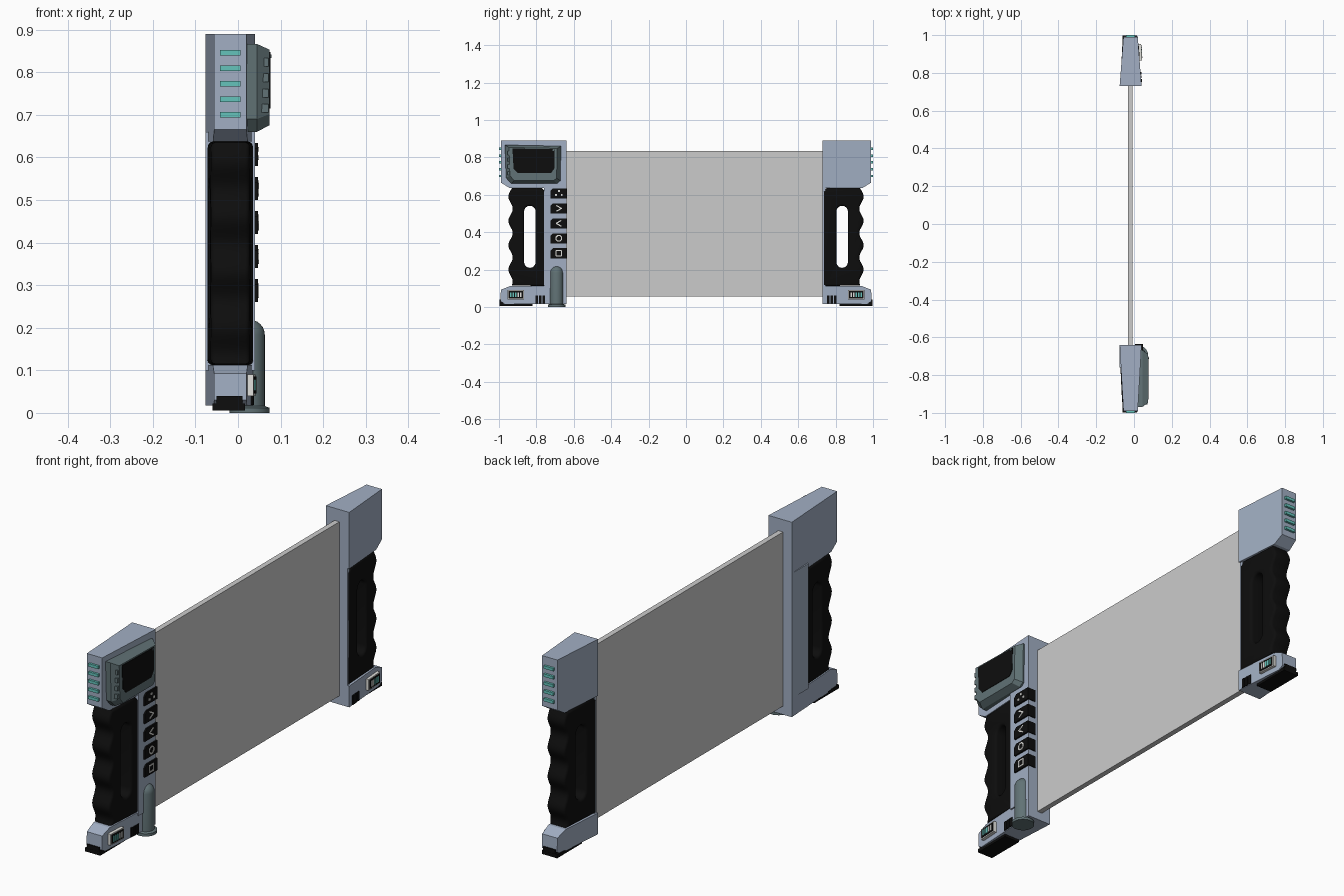
import bpy, bmesh, math
from mathutils import Matrix, Vector

if "Cube" in bpy.data.objects:
    bpy.data.objects.remove(bpy.data.objects["Cube"], do_unlink=True)


def material(name, rgb):
    m = bpy.data.materials.new(name)
    m.use_nodes = True
    m.diffuse_color = (*rgb, 1)
    m.node_tree.nodes["Principled BSDF"].inputs["Base Color"].default_value = (*rgb, 1)
    return m


BODY = material("blue_grey_shell", (0.36, 0.43, 0.55))
BLACK = material("black_rubber", (0.004, 0.004, 0.004))
DARK = material("slate_housing", (0.12, 0.17, 0.18))
GLASS = material("pale_grey_panel", (0.6, 0.6, 0.6))
TEAL = material("teal_light", (0.13, 0.55, 0.5))
WHITE = material("white_marking", (0.75, 0.75, 0.72))

MID = -0.018   # centre plane of the handles


def finish(name, bm, mat, smooth=False):
    bmesh.ops.remove_doubles(bm, verts=bm.verts, dist=1e-5)
    bmesh.ops.recalc_face_normals(bm, faces=bm.faces)
    me = bpy.data.meshes.new(name)
    bm.to_mesh(me)
    bm.free()
    me.materials.append(mat)
    ob = bpy.data.objects.new(name, me)
    bpy.context.collection.objects.link(ob)
    if smooth:
        bpy.ops.object.select_all(action="DESELECT")
        ob.select_set(True)
        bpy.context.view_layer.objects.active = ob
        bpy.ops.object.shade_smooth_by_angle(angle=math.radians(35))
    return ob


def box(name, centre, size, mat, rot=None):
    bm = bmesh.new()
    m = Matrix.Translation(centre) @ (rot or Matrix()) @ Matrix.Diagonal((*size, 1))
    bmesh.ops.create_cube(bm, size=1, matrix=m)
    return finish(name, bm, mat)


def loft(name, loops, mat):
    """Skin a stack of equal-length point loops and cap both ends."""
    bm = bmesh.new()
    rows = [[bm.verts.new(p) for p in loop] for loop in loops]
    n = len(rows[0])
    for a, b in zip(rows, rows[1:]):
        for i in range(n):
            bm.faces.new((a[i], a[(i + 1) % n], b[(i + 1) % n], b[i]))
    bm.faces.new(rows[0])
    bm.faces.new(rows[-1])
    return finish(name, bm, mat)


def half_width(u, inner):
    """Handles narrow towards their outer ends."""
    return 0.058 - 0.02 * (u - inner) / (0.99 - inner)


def shell(name, profile, s, inner):
    loops = [[(MID + d * half_width(u, inner), s * u, z) for u, z in profile] for d in (-1, 1)]
    return loft(name, loops, BODY)


def stroke(name, pts, x, mat, width=0.006, closed=False):
    """Thin flat bars drawn between points in the side plane."""
    ends = pts[1:] + pts[:1] if closed else pts[1:]
    for i, (a, b) in enumerate(zip(pts, ends)):
        dy, dz = b[0] - a[0], b[1] - a[1]
        rot = Matrix.Rotation(math.atan2(dz, dy), 4, "X")
        mid = (x, (a[0] + b[0]) / 2, (a[1] + b[1]) / 2)
        box(f"{name}_{i + 1}", mid, (0.003, math.hypot(dy, dz) + width / 2, width), mat, rot)


def grip(name, s, start):
    """Finger-grooved rubber grip with a long through slot."""
    waves = [0.115 + 0.52 * i / 40 for i in range(41)]
    outline = [(0.938 + 0.012 * math.cos(math.tau * (z - 0.2) / 0.13), z) for z in waves]
    outline += [(start + 0.02, 0.637), (start, 0.617), (start, 0.112)]
    slot = []
    for zc, a0 in ((0.51, 0), (0.24, math.pi)):
        for i in range(9):
            a = a0 + math.pi * i / 8
            slot.append((0.835 + 0.031 * math.cos(a), zc + 0.031 * math.sin(a)))
    cu = bpy.data.curves.new(name, "CURVE")
    cu.dimensions, cu.fill_mode = "2D", "BOTH"
    cu.extrude, cu.bevel_depth, cu.offset, cu.bevel_resolution = 0.04, 0.012, -0.012, 2
    for pts in (outline, slot):
        sp = cu.splines.new("POLY")
        sp.points.add(len(pts) - 1)
        for p, (u, z) in zip(sp.points, pts):
            p.co = (u, z, 0, 1)
        sp.use_cyclic_u = True
    tmp = bpy.data.objects.new(name + "_outline", cu)
    bpy.context.collection.objects.link(tmp)
    me = tmp.to_mesh()
    bm = bmesh.new()
    bm.from_mesh(me)
    tmp.to_mesh_clear()
    bpy.data.objects.remove(tmp, do_unlink=True)
    for v in bm.verts:
        u, z, w = v.co
        v.co = (MID + w * (1.04 - 0.9 * (u - start)), s * u, z)
    finish(name, bm, BLACK, smooth=True)


# Both handles
for side, s, inner, post, start in (("front", -1, 0.64, 0.76, 0.752), ("back", 1, 0.73, 0.745, 0.733)):
    shell(side + "_head", [(inner, 0.89), (0.99, 0.89), (0.99, 0.665), (0.945, 0.637), (inner, 0.637)], s, inner)
    shell(side + "_base", [(inner, 0.112), (0.94, 0.112), (0.99, 0.092), (0.992, 0.03), (0.97, 0.017), (inner, 0.017)], s, inner)
    w = 0.116 if side == "front" else 0.1
    box(side + "_inner_post", (MID, s * (inner + post) / 2, 0.38), (w, post - inner, 0.56), BODY)
    grip(side + "_grip", s, start)
    # Foot and its front tab
    box(side + "_foot", (-0.022, s * 0.91, 0.014), (0.076, 0.176, 0.016), BLACK)
    box(side + "_foot_tab", (-0.02, s * 0.98, 0.024), (0.06, 0.034, 0.032), BLACK)
    # Light bars on the outer end
    for i in range(5):
        box(f"{side}_light_{i + 1}", (MID, s * 0.992, 0.846 - 0.0365 * i), (0.048, 0.016, 0.013), TEAL)
    # Vents
    for i in range(3):
        u = 0.76 + 0.019 * i
        box(f"{side}_vent_{i + 1}", (MID + half_width(u, inner), s * u, 0.04), (0.008, 0.014, 0.042), BLACK)
    # Indicator badge, following the taper
    turn = Matrix.Rotation(s * 0.06, 4, "Z")
    at = Vector((0.029, s * 0.909, 0.065))

    def badge(part, x, du, dz, size, mat):
        box(f"{side}_badge_{part}", at + turn @ Vector((x, s * du, dz)), size, mat, turn)

    badge("frame", 0, 0, 0, (0.02, 0.088, 0.05), WHITE)
    badge("face", 0.01, 0, 0, (0.004, 0.078, 0.04), BLACK)
    for i in range(5):
        badge(f"bar_{i + 1}", 0.012, 0.026 - 0.013 * i, 0, (0.003, 0.008, 0.026), TEAL if i < 3 else WHITE)

# Panel between the handles
box("panel", (-0.021, 0.045, 0.445), (0.024, 1.38, 0.78), GLASS)

# Display housing on the front head
rim = [(-0.968, 0.866), (-0.668, 0.86), (-0.672, 0.675), (-0.69, 0.66), (-0.935, 0.66), (-0.962, 0.69)]


def inset(x, k):
    cy, cz = -0.815, 0.772
    return [(x, cy + (y - cy) * k, cz + (z - cz) * k) for y, z in rim]


loft("display_housing", [inset(0.0, 1), inset(0.045, 1), inset(0.074, 0.86)], DARK)
glass = [(-0.928, 0.847), (-0.702, 0.843), (-0.704, 0.74), (-0.722, 0.715), (-0.9, 0.715), (-0.922, 0.74)]
loft("display_glass", [[(x, y, z) for y, z in glass] for x in (0.072, 0.076)], BLACK)
for i in range(4):
    box(f"housing_ridge_{i + 1}", (0.058, -0.942, 0.715 + 0.036 * i), (0.028, 0.026, 0.02), DARK)
box("display_stud", (0.077, -0.71, 0.837), (0.003, 0.008, 0.008), DARK)

# Buttons wrapping the inner edge of the front handle
heights = [0.607 - 0.08 * i for i in range(5)]
for i, z in enumerate(heights):
    pts = [(-0.636, z + 0.027), (-0.712, z + 0.027), (-0.725, z + 0.014), (-0.725, z - 0.027), (-0.636, z - 0.027)]
    loft(f"button_{i + 1}", [[(x, y, h) for y, h in pts] for x in (0.005, 0.047)], BLACK)

# Button symbols
X, C = 0.0475, -0.68
for i, (dy, dz) in enumerate(((0, 0.012), (-0.016, -0.008), (0.016, -0.008))):
    box(f"dot_symbol_{i + 1}", (X, C + dy, heights[0] + dz), (0.003, 0.01, 0.01), WHITE)
for name, d, z in (("next_symbol", 1, heights[1]), ("previous_symbol", -1, heights[2])):
    stroke(name, [(C - d * 0.012, z + 0.015), (C + d * 0.014, z), (C - d * 0.012, z - 0.015)], X, WHITE)
for name, n, r, z in (("ring_symbol", 8, 0.016, heights[3]), ("square_symbol", 4, 0.02, heights[4])):
    ring = [(C + r * math.cos(math.tau * (k + 0.5) / n), z + r * math.sin(math.tau * (k + 0.5) / n)) for k in range(n)]
    stroke(name, ring, X, WHITE, closed=True)

# Round-topped stylus holder with a flanged foot
bm = bmesh.new()
outline = [(0, 0.0), (0.047, 0.0), (0.047, 0.012), (0.036, 0.016), (0.036, 0.183)]
outline += [(0.036 * math.cos(a), 0.183 + 0.036 * math.sin(a)) for a in (math.pi * k / 12 for k in range(1, 7))]
vs = [bm.verts.new((r, 0, z)) for r, z in outline]
es = [bm.edges.new(e) for e in zip(vs, vs[1:])]
bmesh.ops.spin(bm, geom=vs + es, cent=(0, 0, 0), axis=(0, 0, 1), angle=math.tau, steps=28)
bmesh.ops.translate(bm, verts=bm.verts, vec=(0.027, -0.692, 0))
finish("stylus_holder", bm, DARK, smooth=True)
